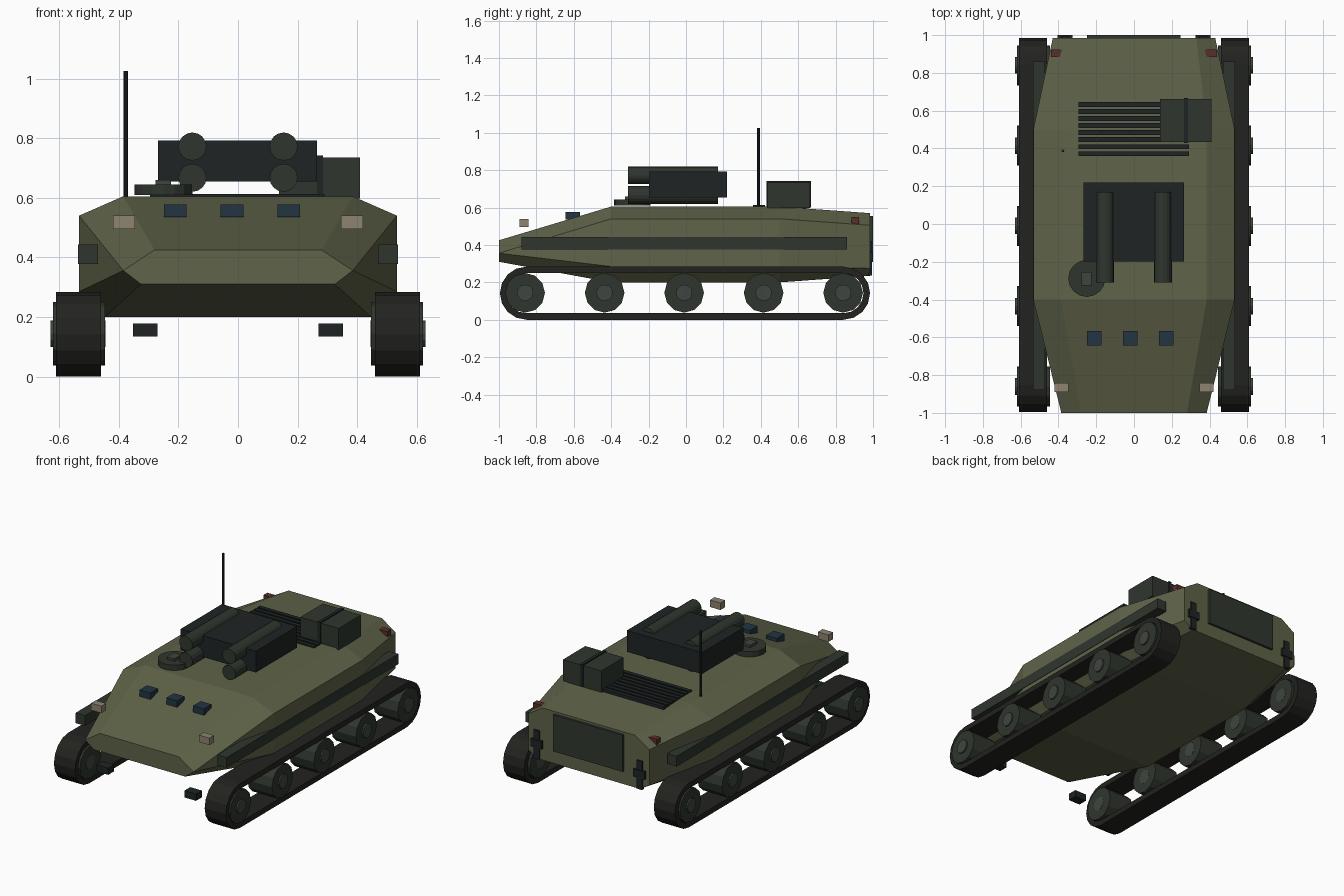
import bpy, bmesh, math
from mathutils import Matrix

if "Cube" in bpy.data.objects:
    bpy.data.objects.remove(bpy.data.objects["Cube"])


def material(name, r, g, b):
    m = bpy.data.materials.new(name)
    m.diffuse_color = (r, g, b, 1)
    m.use_nodes = True
    m.node_tree.nodes["Principled BSDF"].inputs["Base Color"].default_value = m.diffuse_color
    return m


OLIVE = material("olive", 0.115, 0.125, 0.065)
GREEN = material("dark_green", 0.028, 0.037, 0.027)
BLACK = material("black_metal", 0.013, 0.017, 0.017)
RUBBER = material("rubber", 0.016, 0.016, 0.014)
HUB = material("hub_grey", 0.05, 0.06, 0.05)
LAMP = material("lamp", 0.27, 0.23, 0.165)
GLASS = material("glass", 0.016, 0.035, 0.055)
RED = material("red_lamp", 0.10, 0.028, 0.025)


def finish(name, bm, mat):
    bmesh.ops.recalc_face_normals(bm, faces=bm.faces)
    me = bpy.data.meshes.new(name)
    bm.to_mesh(me)
    bm.free()
    me.materials.append(mat)
    ob = bpy.data.objects.new(name, me)
    bpy.context.collection.objects.link(ob)
    return ob


def box(name, x, y, z, mat):
    """Box from (min, max) ranges on each axis."""
    bm = bmesh.new()
    bmesh.ops.create_cube(bm, size=1)
    for v in bm.verts:
        v.co = [(a + b) / 2 + c * (b - a) for (a, b), c in zip((x, y, z), v.co)]
    return finish(name, bm, mat)


def cylinder(name, centre, r, depth, axis, mat, sides=12):
    bm = bmesh.new()
    bmesh.ops.create_cone(bm, cap_ends=True, segments=sides, radius1=r, radius2=r, depth=depth)
    rot = {"X": Matrix.Rotation(math.pi / 2, 4, "Y"),
           "Y": Matrix.Rotation(math.pi / 2, 4, "X"),
           "Z": Matrix.Identity(4)}[axis]
    bmesh.ops.transform(bm, matrix=Matrix.Translation(centre) @ rot, verts=bm.verts)
    return finish(name, bm, mat)


# Hull: lofted half sections (deck, shoulder, chine, belly), mirrored in x
sections = [
    (-1.0, [(0.28, 0.425), (0.385, 0.356), (0.385, 0.356), (0.325, 0.31)]),
    (-0.4, [(0.385, 0.605), (0.533, 0.54), (0.533, 0.285), (0.447, 0.2)]),
    (0.5, [(0.385, 0.605), (0.533, 0.54), (0.533, 0.285), (0.447, 0.2)]),
    (0.985, [(0.33, 0.57), (0.43, 0.505), (0.43, 0.275), (0.36, 0.235)]),
]
bm = bmesh.new()
rings = []
for y, half in sections:
    loop = half + [(-x, z) for x, z in reversed(half)]
    rings.append([bm.verts.new((x, y, z)) for x, z in loop])
for a, b in zip(rings, rings[1:]):
    for i in range(8):
        j = (i + 1) % 8
        bm.faces.new((a[i], a[j], b[j], b[i]))
bm.faces.new(rings[0])
bm.faces.new(rings[-1])
bmesh.ops.remove_doubles(bm, verts=bm.verts, dist=0.0005)
finish("hull", bm, OLIVE)


# Track: closed band swept around the two end wheels
def track(name, x0, x1):
    bm = bmesh.new()

    def outline(r):
        pts = []
        for yc, start in ((0.842, -90), (-0.853, 90)):
            for i in range(9):
                a = math.radians(start + i * 22.5)
                pts.append((yc + r * math.cos(a), 0.142 + r * math.sin(a)))
        return pts

    outer, inner = outline(0.142), outline(0.107)
    loops = [[bm.verts.new((x, y, z)) for y, z in pts]
             for x, pts in ((x0, outer), (x1, outer), (x1, inner), (x0, inner))]
    n = len(outer)
    for k in range(4):
        a, b = loops[k], loops[(k + 1) % 4]
        for i in range(n):
            j = (i + 1) % n
            bm.faces.new((a[i], a[j], b[j], b[i]))
    return finish(name, bm, RUBBER)


for side, s in (("right", 1), ("left", -1)):
    def span(a, b):
        return tuple(sorted((s * a, s * b)))

    # Running gear
    track(side + "_track", *span(0.46, 0.61))
    for i in range(5):
        y = -0.86 + 0.425 * i
        cylinder(f"{side}_wheel_{i + 1}", (s * 0.533, y, 0.144), 0.106, 0.174, "X", GREEN)
        cylinder(f"{side}_hub_{i + 1}", (s * 0.537, y, 0.144), 0.044, 0.184, "X", HUB)
    # Side rail, lamps and tow hooks
    box(side + "_side_rail", span(0.47, 0.536), (-0.88, 0.86), (0.377, 0.443), GREEN)
    box(side + "_headlight", span(0.346, 0.42), (-0.89, -0.843), (0.495, 0.54), LAMP)
    box(side + "_tail_light", span(0.37, 0.44), (0.885, 0.925), (0.512, 0.55), RED)
    box(side + "_front_tow_hook", span(0.27, 0.353), (-0.93, -0.87), (0.135, 0.178), BLACK)
    box(side + "_rear_bracket", span(0.345, 0.385), (0.975, 0.995), (0.237, 0.42), BLACK)
    box(side + "_rear_tow_hook", span(0.325, 0.405), (0.975, 1.0), (0.31, 0.36), BLACK)
    # Launch tubes, stacked in pairs
    for level, z in (("upper", 0.772), ("lower", 0.667)):
        cylinder(f"{side}_{level}_launch_tube", (s * 0.153, -0.07, z), 0.047, 0.48, "Y", GREEN, 16)

# Launcher housing
box("launcher_housing", (-0.268, 0.265), (-0.198, 0.22), (0.655, 0.792), BLACK)

# Commander hatch and sight
cylinder("hatch", (-0.25, -0.288, 0.627), 0.098, 0.034, "Z", GREEN, 16)
box("hatch_sight", (-0.277, -0.225), (-0.325, -0.255), (0.64, 0.66), HUB)

# Driver periscopes
for i, x in enumerate((-0.21, -0.02, 0.17)):
    box(f"periscope_{i + 1}", (x - 0.038, x + 0.038), (-0.643, -0.567), (0.535, 0.577), GLASS)

# Engine grille slats
for i in range(8):
    y = 0.372 + 0.0372 * i
    box(f"grille_slat_{i + 1}", (-0.295, 0.29), (y - 0.013, y + 0.013), (0.59, 0.613), BLACK)

# Stowage box with strap
box("stowage_box", (0.138, 0.41), (0.435, 0.662), (0.597, 0.735), GREEN)
box("stowage_strap", (0.265, 0.285), (0.43, 0.667), (0.6, 0.742), BLACK)

# Antenna and rear door
cylinder("antenna", (-0.376, 0.387, 0.813), 0.0075, 0.425, "Z", BLACK, 8)
box("rear_door", (-0.25, 0.245), (0.975, 1.0), (0.32, 0.555), GREEN)
